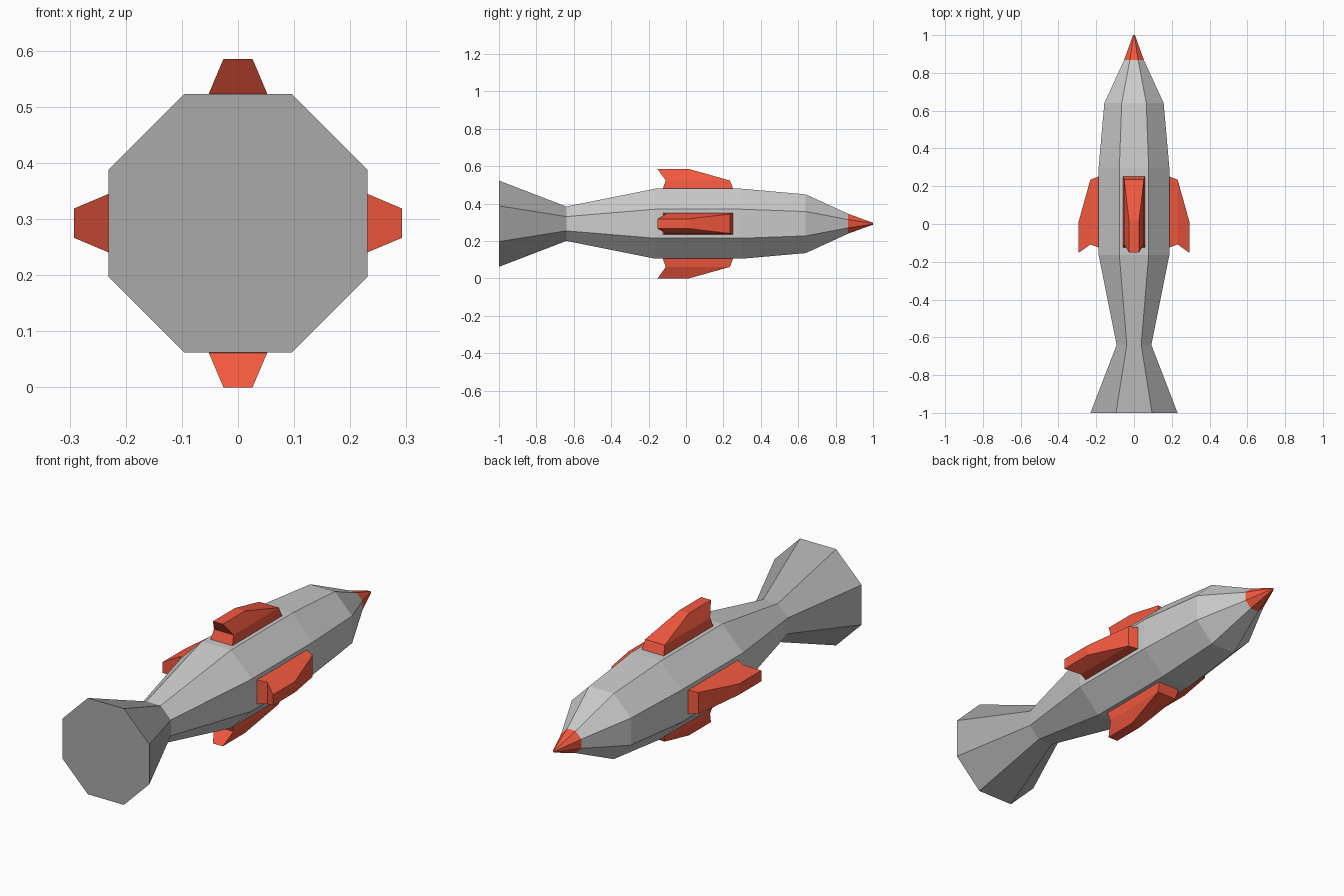
import bpy, bmesh, math
from mathutils import Matrix, Vector

if "Cube" in bpy.data.objects:
    bpy.data.objects.remove(bpy.data.objects["Cube"])

CZ = 0.2925  # height of the long axis


def material(name, rgb):
    m = bpy.data.materials.new(name)
    m.diffuse_color = (*rgb, 1)
    m.use_nodes = True
    m.node_tree.nodes["Principled BSDF"].inputs["Base Color"].default_value = m.diffuse_color
    return m


def loft(name, rings, cap_start, cap_end, mat=None, matrix=Matrix()):
    """Skin a series of equal-sized vertex rings, optionally capping the ends."""
    bm = bmesh.new()
    loops = [[bm.verts.new(matrix @ Vector(p)) for p in ring] for ring in rings]
    n = len(loops[0])
    for a, b in zip(loops, loops[1:]):
        for i in range(n):
            j = (i + 1) % n
            bm.faces.new((a[i], a[j], b[j], b[i]))
    if cap_start:
        bm.faces.new(loops[0])
    if cap_end:
        bm.faces.new(loops[-1])
    bmesh.ops.recalc_face_normals(bm, faces=bm.faces)
    # open shells: make sure the normals point away from the axis
    f = bm.faces[:][0]
    c = sum((v.co for v in bm.verts), Vector()) / len(bm.verts)
    f.normal_update()
    if f.normal.dot(f.calc_center_median() - c) < 0:
        bmesh.ops.reverse_faces(bm, faces=bm.faces)
    me = bpy.data.meshes.new(name)
    bm.to_mesh(me)
    bm.free()
    if mat:
        me.materials.append(mat)
    ob = bpy.data.objects.new(name, me)
    bpy.context.collection.objects.link(ob)
    return ob


def octagon(y, apothem):
    r = apothem / math.cos(math.pi / 8)
    angles = [math.pi / 8 + k * math.pi / 4 for k in range(8)]
    return [(r * math.cos(a), y, CZ + r * math.sin(a)) for a in angles]


def rectangle(height, half_width, rear, front):
    return [(-half_width, rear, height), (half_width, rear, height),
            (half_width, front, height), (-half_width, front, height)]


red = material("red", (0.9, 0.1, 0.05))
dark = material("dark_grey", (0.4, 0.4, 0.4))

# Eight-sided hull sections: (y, apothem)
hull = [(-0.64, 0.092), (-0.165, 0.187), (0.30, 0.187), (0.64, 0.157), (0.867, 0.053)]
loft("body", [octagon(*p) for p in hull], False, False)
loft("tail_flare", [octagon(-1, 0.2305), octagon(*hull[0])], True, False, dark)
loft("nose_tip", [octagon(*hull[-1]), octagon(1, 0.005)], False, True, red)

# Four fins around the hull: (height, half width, rear y, front y)
fin = [(0.185, 0.058, -0.125, 0.252), (0.231, 0.052, -0.108, 0.235), (0.2925, 0.026, -0.152, 0.015)]
for k, side in enumerate(("top", "right", "bottom", "left")):
    turn = Matrix.Translation((0, 0, CZ)) @ Matrix.Rotation(k * math.pi / 2, 4, 'Y')
    loft("fin_" + side, [rectangle(*p) for p in fin], True, True, red, turn)
